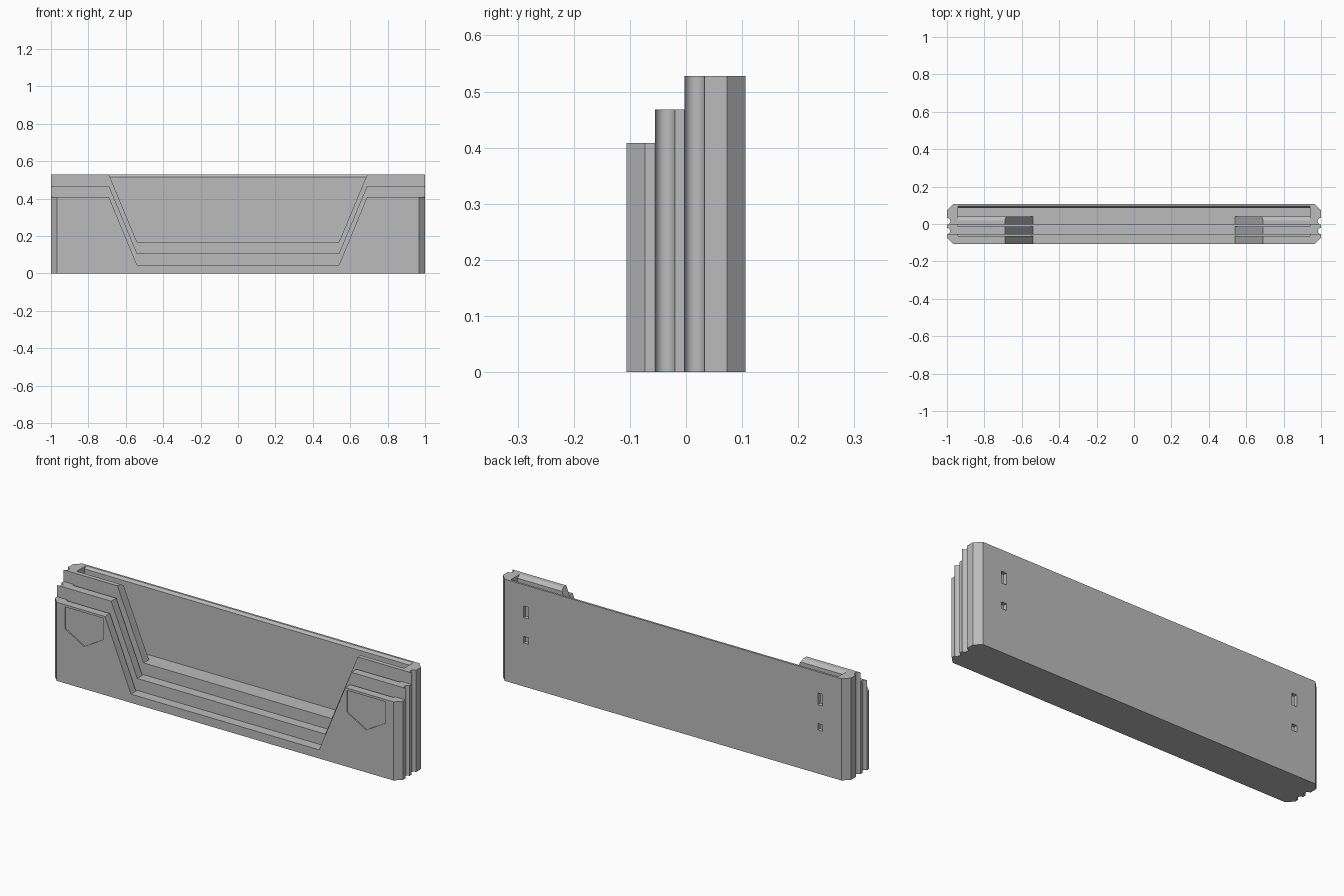
import bpy, bmesh, math
from mathutils import Vector

cube = bpy.data.objects.get("Cube")
if cube:
    bpy.data.objects.remove(cube)

grey = bpy.data.materials.new("plain grey")
grey.use_nodes = True
COLOUR = (0.5, 0.5, 0.5, 1)
grey.diffuse_color = COLOUR
grey.node_tree.nodes["Principled BSDF"].inputs["Base Color"].default_value = COLOUR


def prism(name, points, axis, lo, hi):
    """Extrude a flat outline along one axis; points give the other two in order."""
    def place(p, h):
        c = list(p)
        c.insert(axis, h)
        return c
    bm = bmesh.new()
    face = bm.faces.new([bm.verts.new(place(p, lo)) for p in points])
    grown = bmesh.ops.extrude_face_region(bm, geom=[face])
    shift = Vector((0, 0, 0))
    shift[axis] = hi - lo
    bmesh.ops.translate(bm, vec=shift, verts=[v for v in grown["geom"] if isinstance(v, bmesh.types.BMVert)])
    bmesh.ops.recalc_face_normals(bm, faces=bm.faces)
    mesh = bpy.data.meshes.new(name)
    bm.to_mesh(mesh)
    bm.free()
    mesh.materials.append(grey)
    ob = bpy.data.objects.new(name, mesh)
    bpy.context.collection.objects.link(ob)
    return ob


def box(name, x, y, z):
    return prism(name, [(x[0], y[0]), (x[1], y[0]), (x[1], y[1]), (x[0], y[1])], 2, *z)


def cut(body, cutter):
    """Subtract a helper solid, then discard it."""
    cutter.hide_render = True
    mod = body.modifiers.new("cut", "BOOLEAN")
    mod.operation = "DIFFERENCE"
    mod.solver = "EXACT"
    mod.object = cutter
    bpy.context.view_layer.objects.active = body
    bpy.ops.object.modifier_apply(modifier=mod.name)
    bpy.data.objects.remove(cutter)


def mirrored(right):
    return right + [(-x, y) for x, y in reversed(right)]


def groove(y0, y1):
    """Half-round channel running up the end of a tier."""
    r, mid = (y1 - y0) / 2, (y0 + y1) / 2
    steps = 10
    return [(1 - r * math.sin(math.pi * i / steps), mid - r * math.cos(math.pi * i / steps))
            for i in range(steps + 1)]


def window(body, floor, top, back):
    """Sloped opening through the front wall of a tier."""
    rise = 0.1
    flare = rise * 0.15 / (top - floor)
    right = [(0.54, floor), (0.69 + flare, top + rise)]
    cut(body, prism("window_cutter", mirrored(right), 1, -0.3, back))


# Plan outlines of the three stepped tiers
Y0, Y1, Y2, Y3 = -0.106, -0.055, -0.003, 0.106
front_plan = [(0.967, Y0), (1, -0.073), (1, Y1)]
middle_plan = groove(Y1, -0.02) + [(1, Y2)]
rear_plan = groove(Y2, 0.033) + [(1, 0.073), (0.967, Y3)]

front = prism("front_tier", mirrored(front_plan), 2, 0, 0.408)
middle = prism("middle_tier", mirrored(middle_plan), 2, 0, 0.468)
rear = prism("rear_tier", mirrored(rear_plan), 2, 0, 0.528)

# Narrow card slots behind the two front walls
POCKET = (-0.94, 0.94)
for tier, back, floor, top in ((front, Y1, 0.045, 0.408), (middle, Y2, 0.107, 0.468)):
    cut(tier, box("slot_cutter", POCKET, (back - 0.01, back + 0.02), (floor, 0.7)))
    window(tier, floor, top, back + 0.02)

# Wide rear pocket with a flared mouth
mouth = [(0.04, 0.168), (0.085, 0.168), (0.085, 0.515), (0.095, 0.528),
         (0.095, 0.6), (0.02, 0.6), (0.02, 0.528), (0.04, 0.515)]
cut(rear, prism("pocket_cutter", mouth, 0, *POCKET))
window(rear, 0.168, 0.528, 0.06)

for side in (-1, 1):
    # Mounting holes through the back wall
    x = side * 0.845
    for z in ((0.357, 0.418), (0.226, 0.26)):
        cut(rear, box("hole_cutter", (x - 0.014, x + 0.014), (0.07, 0.15), z))
    # Shallow shield-shaped recess on each front shoulder
    shield = [(side * 0.81 + dx, z) for dx, z in
              ((-0.11, 0.396), (-0.11, 0.283), (0, 0.22), (0.11, 0.283), (0.11, 0.396))]
    cut(front, prism("shield_cutter", shield, 1, -0.2, Y0 + 0.006))

# Smooth grooves, crisp edges
bpy.ops.object.select_all(action="DESELECT")
for tier in (front, middle, rear):
    tier.select_set(True)
bpy.context.view_layer.objects.active = rear
bpy.ops.object.shade_smooth_by_angle(angle=math.radians(30))
